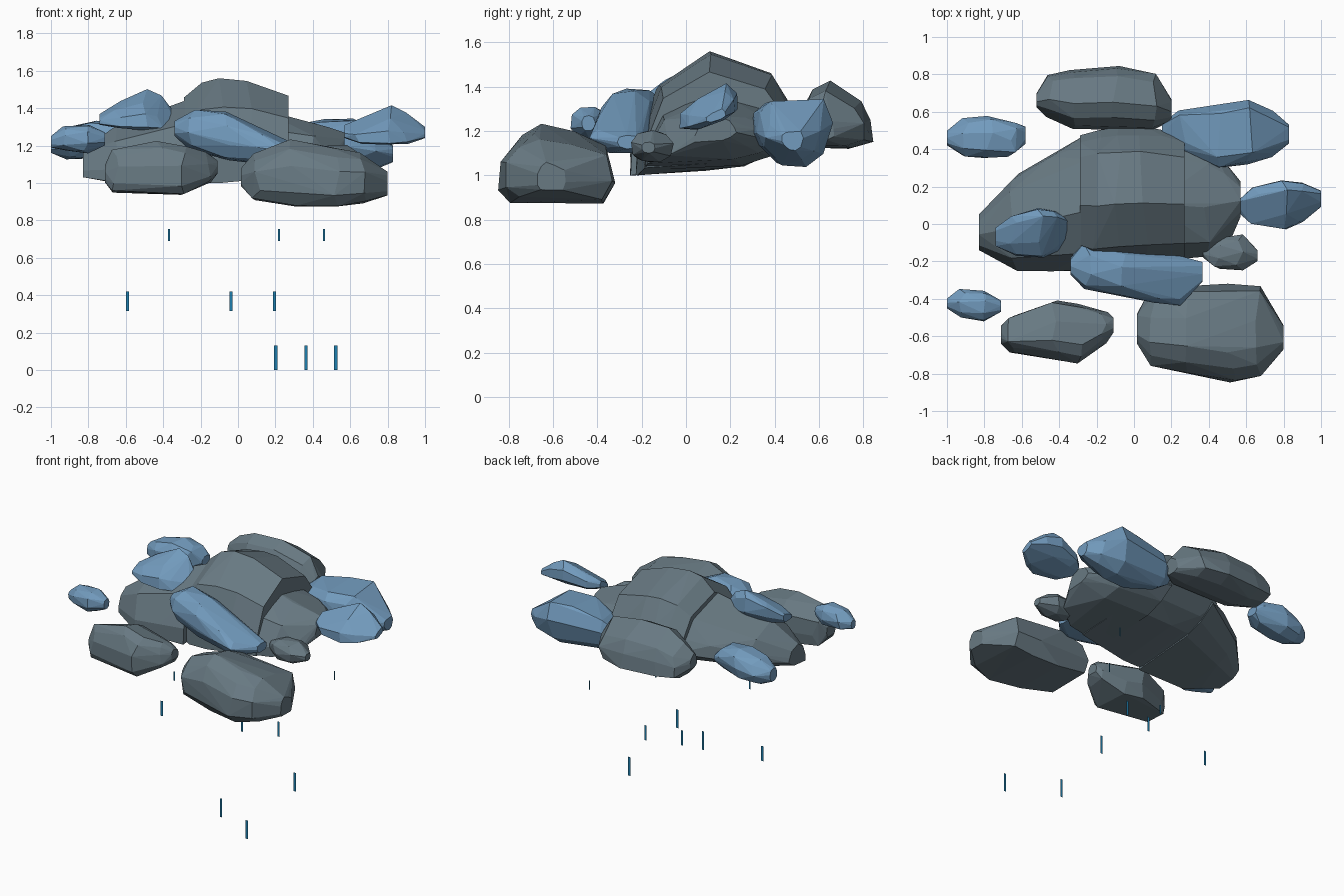
import bpy, bmesh, math, random

random.seed(7)

def material(name, rgb):
    m = bpy.data.materials.new(name)
    m.diffuse_color = (*rgb, 1)
    return m

GREY = material("storm_grey", (0.138, 0.192, 0.225))
BLUE = material("cloud_blue", (0.17, 0.33, 0.515))
RAIN = material("rain_blue", (0.013, 0.21, 0.42))

def finish(name, bm, mat):
    me = bpy.data.meshes.new(name)
    bm.to_mesh(me)
    bm.free()
    me.materials.append(mat)
    ob = bpy.data.objects.new(name, me)
    bpy.context.collection.objects.link(ob)
    return ob

def oval(n=9):
    """Boxy oval section in the 0..1 square."""
    phase = random.random()
    pts = []
    for i in range(n):
        a = 2 * math.pi * (i + phase) / n
        c, s = math.cos(a), math.sin(a)
        pts.append((0.5 + 0.52 * math.copysign(abs(c) ** 0.85, c),
                    0.5 + 0.52 * math.copysign(abs(s) ** 0.85, s)))
    return pts

def rock(name, mat, stations, section=None, rough=0.06):
    """Faceted lump: hull over sections at x, spanning y0..y1 and z0..z1."""
    bm = bmesh.new()
    for x, y0, y1, z0, z1 in stations:
        for u, v in (section or oval()):
            k = 1 + random.uniform(-rough, rough * 0.3)
            u, v = 0.5 + (u - 0.5) * k, 0.5 + (v - 0.5) * k
            dx = random.uniform(-0.025, 0.025) if x not in (stations[0][0], stations[-1][0]) else 0
            bm.verts.new((x + dx, y0 + (y1 - y0) * u, z0 + (z1 - z0) * v))
    bmesh.ops.convex_hull(bm, input=bm.verts[:])
    bmesh.ops.delete(bm, geom=[v for v in bm.verts if not v.link_faces], context='VERTS')
    bmesh.ops.dissolve_limit(bm, angle_limit=math.radians(4), verts=bm.verts[:], edges=bm.edges[:])
    bmesh.ops.recalc_face_normals(bm, faces=bm.faces[:])
    return finish(name, bm, mat)

# Cross-sections (y, z) in the 0..1 square
TENT = [(0, 0), (0, .24), (.13, .72), (.44, 1), (.82, .82), (.94, .56), (1, .36), (.84, .18), (.65, .07)]
BACK = [(0, .15), (.04, .6), (.18, .86), (.42, 1), (.85, .7), (.97, .42), (1, .1), (.7, 0), (.3, 0)]
FRONT = [(0, .2), (0, .6), (.12, .85), (.3, 1), (.62, .9), (.94, .72), (1, .3), (.9, 0), (.1, .02)]
KEEL = [(0, .5), (.05, .8), (.2, .95), (.88, 1), (1, .65), (.87, .2), (.65, 0), (.35, .05), (.1, .3)]
TILT = [(0, .05), (0, .35), (.3, .67), (.8, 1), (.97, .77), (1, .45), (.75, .22), (.25, 0)]
LEAN = [(0, .08), (.03, .4), (.3, .66), (.85, 1), (1, .85), (1, .4), (.8, 0), (.2, 0)]

# Central mass with a flat, rising underside
rock("core_peak", GREY, [
    (-.29, -.20, .48, 1.02, 1.46), (-.20, -.23, .51, 1.00, 1.54), (-.08, -.22, .52, 1.00, 1.565),
    (.05, -.21, .52, 1.01, 1.55), (.14, -.20, .51, 1.02, 1.48), (.27, -.19, .48, 1.03, 1.47)], TENT, 0.02)
rock("core_right_shoulder", GREY, [
    (.10, -.20, .50, 1.02, 1.40), (.40, -.18, .43, 1.05, 1.33), (.50, -.08, .35, 1.09, 1.30),
    (.57, .04, .23, 1.15, 1.27)], TENT, 0.03)
rock("core_left_shoulder", GREY, [
    (-.83, -.14, .05, 1.03, 1.18), (-.71, -.18, .16, 1.01, 1.26), (-.64, -.25, .27, 1.00, 1.31),
    (-.42, -.26, .40, 1.00, 1.39), (-.25, -.25, .48, 1.00, 1.45)], TENT, 0.03)

# Grey lumps around the core
rock("back_lump", GREY, [
    (-.52, .62, .70, 1.20, 1.30), (-.45, .57, .80, 1.14, 1.36), (-.32, .51, .83, 1.12, 1.42),
    (-.10, .51, .845, 1.12, 1.43), (.10, .50, .81, 1.13, 1.38), (.20, .55, .67, 1.16, 1.28)], BACK)
rock("front_left_lump", GREY, [
    (-.71, -.64, -.54, 1.00, 1.10), (-.65, -.69, -.49, .95, 1.18), (-.42, -.72, -.40, .94, 1.23),
    (-.28, -.745, -.42, .93, 1.20), (-.16, -.64, -.47, 1.00, 1.17), (-.11, -.58, -.50, 1.05, 1.12)], FRONT)
rock("front_right_lump", GREY, [
    (.015, -.64, -.48, .98, 1.08), (.10, -.76, -.34, .91, 1.16), (.30, -.80, -.32, .87, 1.24),
    (.52, -.845, -.32, .87, 1.19), (.67, -.81, -.33, .89, 1.17), (.80, -.67, -.54, .93, 1.06)], FRONT)
rock("small_right_lump", GREY, [
    (.37, -.18, -.12, 1.10, 1.16), (.45, -.24, -.07, 1.06, 1.20), (.56, -.25, -.06, 1.06, 1.20),
    (.66, -.20, -.14, 1.10, 1.15)])

# Blue puffs
rock("back_right_puff", BLUE, [
    (.15, .46, .54, 1.14, 1.22), (.25, .39, .61, 1.08, 1.30), (.44, .29, .63, 1.04, 1.34),
    (.61, .31, .67, 1.03, 1.35), (.74, .36, .61, 1.07, 1.27), (.83, .43, .53, 1.11, 1.20)], KEEL)
rock("right_puff", BLUE, [
    (.57, .05, .14, 1.24, 1.31), (.65, .00, .20, 1.21, 1.35), (.80, -.03, .24, 1.20, 1.42),
    (.90, .01, .22, 1.21, 1.38), (1.0, .09, .18, 1.24, 1.30)], TILT)
rock("back_left_puff", BLUE, [
    (-1.0, .42, .50, 1.16, 1.25), (-.90, .36, .56, 1.13, 1.30), (-.78, .35, .58, 1.13, 1.33),
    (-.65, .36, .54, 1.16, 1.32), (-.58, .43, .52, 1.20, 1.26)])
rock("left_puff", BLUE, [
    (-.74, -.12, -.02, 1.31, 1.37), (-.65, -.17, .04, 1.29, 1.44), (-.50, -.18, .085, 1.28, 1.505),
    (-.42, -.14, .07, 1.28, 1.47), (-.35, -.07, .03, 1.30, 1.39)], LEAN)
rock("front_puff", BLUE, [
    (-.34, -.27, -.18, 1.25, 1.33), (-.25, -.35, -.10, 1.18, 1.39), (-.05, -.39, -.14, 1.12, 1.38),
    (.12, -.42, -.18, 1.10, 1.29), (.25, -.43, -.17, 1.10, 1.22), (.365, -.31, -.20, 1.12, 1.18)])
rock("front_left_puff", BLUE, [
    (-1.0, -.45, -.40, 1.19, 1.25), (-.92, -.50, -.35, 1.17, 1.30), (-.80, -.52, -.36, 1.16, 1.31),
    (-.71, -.47, -.41, 1.20, 1.27)])

# Rain: flat upright strips in three rows (z bottom, z top, width, x/y places)
ROWS = [
    (.69, .755, .010, [(-.368, -.18), (.22, .02), (.46, .41)]),
    (.315, .42, .017, [(-.59, .0), (-.038, .10), (.195, .17)]),
    (0, .13, .017, [(.202, -.475), (.363, .11), (.523, -.65)])]
for r, (z0, z1, w, places) in enumerate(ROWS):
    for i, (x, y) in enumerate(places):
        bm = bmesh.new()
        bm.faces.new([bm.verts.new((x + sx * w / 2, y, z))
                      for sx, z in ((-1, z0), (1, z0), (1, z1), (-1, z1))])
        finish(f"raindrop_{r}_{i}", bm, RAIN)
